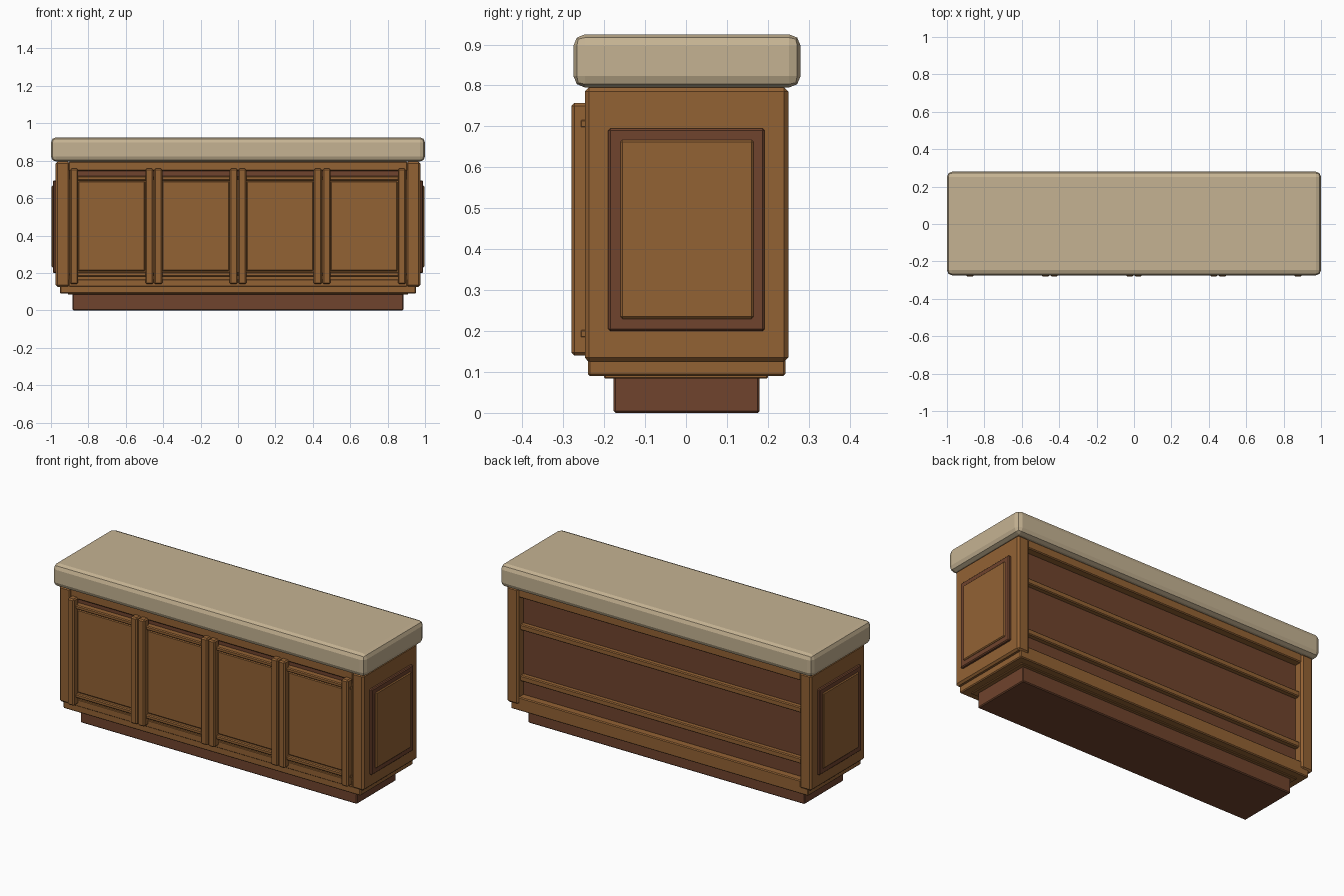
import bpy, bmesh

if "Cube" in bpy.data.objects:
    bpy.data.objects.remove(bpy.data.objects["Cube"])


def material(name, rgb):
    m = bpy.data.materials.new(name)
    m.diffuse_color = (*rgb, 1)
    m.use_nodes = True
    m.node_tree.nodes["Principled BSDF"].inputs["Base Color"].default_value = m.diffuse_color
    return m


OAK = material("warm wood", (0.29, 0.122, 0.034))
DARK = material("dark wood", (0.16, 0.057, 0.026))
STONE = material("beige stone", (0.56, 0.45, 0.29))


def box(name, x, y, z, mat, bevel=0.005, segments=1):
    """Bevelled box given by its x, y and z ranges."""
    bm = bmesh.new()
    bmesh.ops.create_cube(bm, size=1)
    for v in bm.verts:
        v.co = [(r[0] + r[1]) / 2 + c * (r[1] - r[0]) for c, r in zip(v.co, (x, y, z))]
    if bevel:
        bmesh.ops.bevel(bm, geom=bm.edges[:], offset=bevel, segments=segments,
                        profile=0.5, affect='EDGES')
    mesh = bpy.data.meshes.new(name)
    bm.to_mesh(mesh)
    bm.free()
    mesh.materials.append(mat)
    ob = bpy.data.objects.new(name, mesh)
    bpy.context.collection.objects.link(ob)
    return ob


def pair(name, x, y, z, mat, bevel=0.005):
    """The same box on the right and left."""
    box(name + "_right", x, y, z, mat, bevel)
    box(name + "_left", (-x[1], -x[0]), y, z, mat, bevel)


# Worktop, plinth and base moulding
box("worktop", (-1, 1), (-0.275, 0.28), (0.795, 0.925), STONE, 0.028, 2)
box("plinth", (-0.885, 0.885), (-0.177, 0.18), (0, 0.092), DARK)
box("plinth_trim", (-0.91, 0.91), (-0.2, 0.2), (0.084, 0.1), OAK, 0.003)
box("base_moulding", (-0.952, 0.952), (-0.24, 0.243), (0.09, 0.135), OAK)

# Carcass: end slabs, dark core, front and back rails
pair("end_slab", (0.9, 0.975), (-0.247, 0.25), (0.125, 0.795), OAK, 0.01)
box("core", (-0.91, 0.91), (-0.225, 0.2), (0.13, 0.79), DARK, 0)
for label, y in (("front", (-0.243, -0.2)), ("back", (0.19, 0.243))):
    box(label + "_top_rail", (-0.905, 0.905), y, (0.745, 0.795), OAK)
    box(label + "_bottom_rail", (-0.905, 0.905), y, (0.125, 0.168), OAK)

# Raised panels on both ends
pair("end_frame", (0.965, 0.99), (-0.19, 0.192), (0.2, 0.695), DARK)
pair("end_panel", (0.98, 0.997), (-0.16, 0.165), (0.23, 0.667), OAK)

# Four front bays: panel with a moulding above and below
for i in range(4):
    cx = -0.675 + 0.45 * i
    bay = (cx - 0.225, cx + 0.225)
    box(f"front_panel_{i}", (cx - 0.18, cx + 0.178), (-0.25, -0.21), (0.21, 0.69), OAK)
    box(f"panel_backing_{i}", bay, (-0.24, -0.21), (0.16, 0.715), OAK, 0)
    box(f"upper_moulding_{i}", bay, (-0.26, -0.22), (0.695, 0.718), OAK)
    box(f"lower_moulding_{i}", bay, (-0.26, -0.22), (0.182, 0.205), OAK)

    # Upright battens on both sides of the bay
    for side, s in (("left", -1), ("right", 1)):
        a, b = sorted((cx + s * 0.18, cx + s * 0.223))
        box(f"batten_{i}_{side}", (a, b), (-0.28, -0.235), (0.14, 0.757), OAK, 0.007)

# Shelf edges across the open back
for i, z in enumerate((0.255, 0.55)):
    box(f"shelf_{i}", (-0.905, 0.905), (0.19, 0.228), (z, z + 0.033), OAK)
